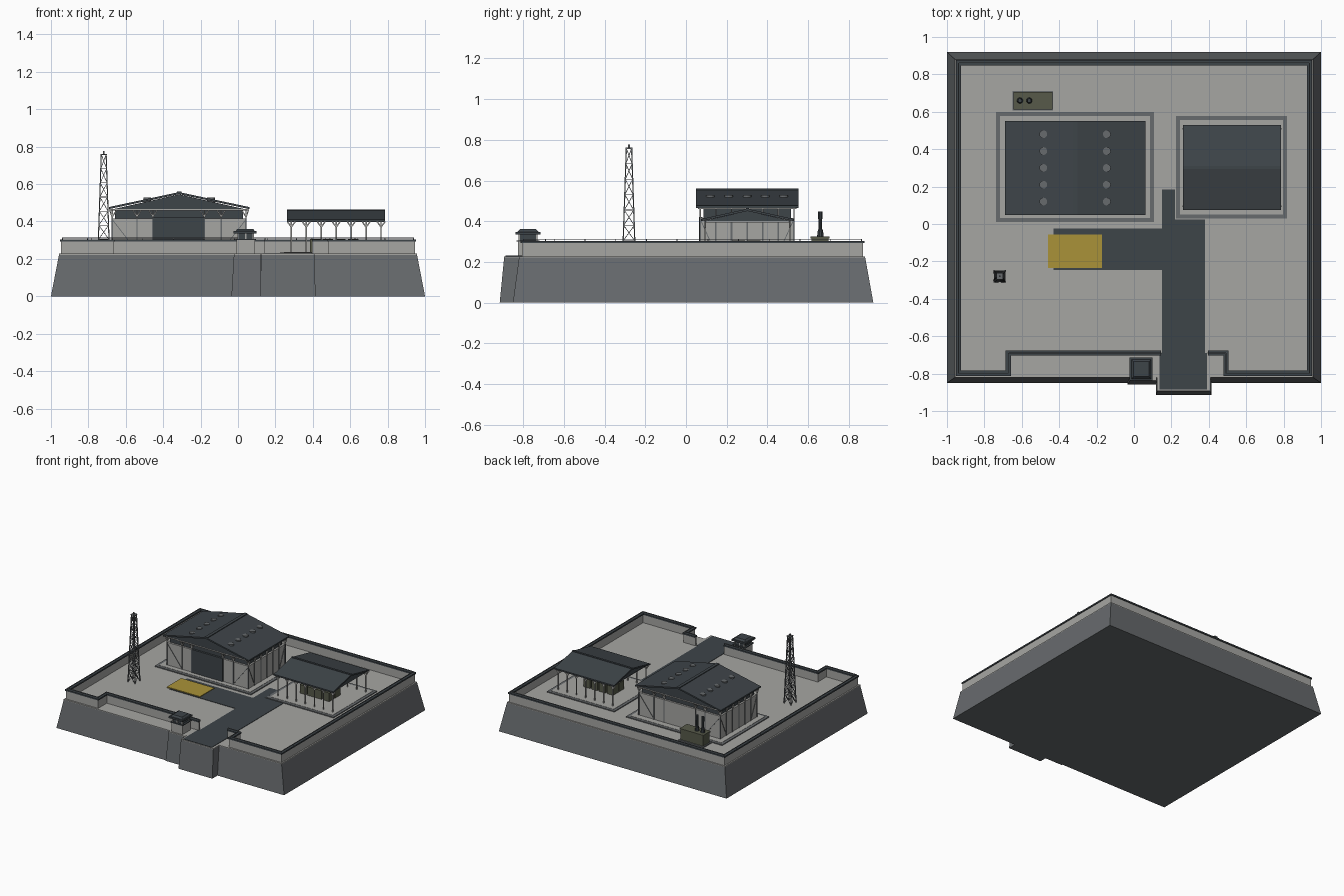
import bpy, bmesh
from mathutils import Vector

cube = bpy.data.objects.get("Cube")
if cube:
    bpy.data.objects.remove(cube, do_unlink=True)


def material(name, r, g, b):
    m = bpy.data.materials.new(name)
    m.use_nodes = True
    m.diffuse_color = (r, g, b, 1)
    m.node_tree.nodes["Principled BSDF"].inputs["Base Color"].default_value = (r, g, b, 1)
    return m


LIGHT = material("light_concrete", .38, .38, .365)
MID = material("grey_concrete", .135, .145, .153)
DARK = material("dark_steel", .048, .058, .066)
YELLOW = material("yellow_paint", .40, .29, .04)
OLIVE = material("olive_paint", .095, .102, .068)


def finish(name, mat, bm):
    bmesh.ops.recalc_face_normals(bm, faces=bm.faces)
    mesh = bpy.data.meshes.new(name)
    bm.to_mesh(mesh)
    bm.free()
    mesh.materials.append(mat)
    ob = bpy.data.objects.new(name, mesh)
    bpy.context.collection.objects.link(ob)
    return ob


def loft(bm, low, high):
    """Closed solid between two matching rings of points."""
    a = [bm.verts.new(p) for p in low]
    b = [bm.verts.new(p) for p in high]
    bm.faces.new(a)
    bm.faces.new(b)
    for i in range(len(a)):
        j = (i + 1) % len(a)
        bm.faces.new((a[i], a[j], b[j], b[i]))


def rect(x0, x1, y0, y1, z):
    return [(x0, y0, z), (x1, y0, z), (x1, y1, z), (x0, y1, z)]


def boxes(name, mat, items):
    bm = bmesh.new()
    for x0, x1, y0, y1, z0, z1 in items:
        loft(bm, rect(x0, x1, y0, y1, z0), rect(x0, x1, y0, y1, z1))
    return finish(name, mat, bm)


def frustum(name, mat, low, high):
    bm = bmesh.new()
    loft(bm, rect(*low), rect(*high))
    return finish(name, mat, bm)


def bars(name, mat, segments, r):
    """Thin square bars between pairs of points."""
    bm = bmesh.new()
    for p, q in segments:
        p, q = Vector(p), Vector(q)
        d = (q - p).normalized()
        u = d.cross(Vector((0, 0, 1)) if abs(d.z) < .95 else Vector((1, 0, 0))).normalized()
        v = d.cross(u)
        ring = [(u + v) * r, (v - u) * r, (-u - v) * r, (u - v) * r]
        loft(bm, [p + o for o in ring], [q + o for o in ring])
    return finish(name, mat, bm)


def gable(name, mat, profile, centre, a, b, along_y):
    """Extrude an (offset, z) profile along x or y."""
    bm = bmesh.new()
    ends = [[(centre + u, t, z) if along_y else (t, centre + u, z) for u, z in profile] for t in (a, b)]
    loft(bm, *ends)
    return finish(name, mat, bm)


def roof_profile(half, eave, ridge, t):
    return [(-half, eave), (0, ridge), (half, eave), (half, eave + t), (0, ridge + t), (-half, eave + t)]


def cylinders(name, mat, items, sides=16):
    bm = bmesh.new()
    for x, y, z0, z1, r0, r1 in items:
        geo = bmesh.ops.create_cone(bm, cap_ends=True, segments=sides, radius1=r0, radius2=r1, depth=z1 - z0)
        bmesh.ops.translate(bm, verts=geo["verts"], vec=(x, y, (z0 + z1) / 2))
    return finish(name, mat, bm)


# Raised base with gate and booth buttresses
G = .228
frustum("base", MID, (-1, 1, -.85, .92, 0), (-.957, .957, -.82, .88, .222))
frustum("gate_buttress", MID, (.118, .415, -.915, -.7, 0), (.124, .408, -.893, -.7, .222))
frustum("booth_buttress", MID, (-.035, .12, -.858, -.7, 0), (-.022, .12, -.838, -.7, .222))
boxes("ground_slab", LIGHT, [(-.957, .957, -.82, .88, .222, G), (.124, .408, -.893, -.81, .222, G),
                             (-.022, .12, -.838, -.81, .222, G)])

# Roadway and painted pad
boxes("roadway", DARK, [(.137, .39, -.886, -.69, G, .231), (.15, .38, -.69, .025, G, .231),
                        (.15, .22, .025, .185, G, .231), (-.43, .15, -.245, -.025, G, .231)])
boxes("landing_pad", YELLOW, [(-.46, -.17, -.235, -.055, G, .236)])

# Perimeter wall, following two paths from the back to the gate
left_path = [(0, .862), (-.938, .862), (-.938, -.798), (-.672, -.798), (-.672, -.69), (.145, -.69)]
right_path = [(0, .862), (.938, .862), (.938, -.798), (.492, -.798), (.492, -.69), (.395, -.69)]


def wall_run(w, z0, z1):
    out = []
    for path in (left_path, right_path):
        for (ax, ay), (bx, by) in zip(path, path[1:]):
            ex, ey = (w, 0) if ax == bx else (0, w)
            x0, x1, y0, y1 = min(ax, bx), max(ax, bx), min(ay, by), max(ay, by)
            # extend the runs along x to close the corners
            c0 = w if ey and x0 not in (0, .395) else 0
            c1 = w if ey and x1 not in (0, .145) else 0
            out.append((x0 - ex - c0, x1 + ex + c1, y0 - ey, y1 + ey, z0, z1))
    return out


boxes("wall", LIGHT, wall_run(.008, G, .295))
boxes("wall_cap", DARK, wall_run(.014, .293, .304))
rails = []
for path in (left_path, right_path):
    for (ax, ay), (bx, by) in zip(path, path[1:]):
        rails.append(((ax, ay, .312), (bx, by, .312)))
        n = max(1, round((abs(ax - bx) + abs(ay - by)) / .15))
        for i in range(n + 1):
            x, y = ax + (bx - ax) * i / n, ay + (by - ay) * i / n
            rails.append(((x, y, .302), (x, y, .312)))
bars("wall_rail", MID, rails, .002)

# Aprons around both buildings
APRONS = [(-.738, .107, .01, .6), (.225, .818, .03, .577)]
boxes("apron_border", MID, [(*a, G, .235) for a in APRONS])
boxes("apron_floor", LIGHT, [(a + .022, b - .022, c + .022, d - .022, G, .237) for a, b, c, d in APRONS])

# Hall
HX = -.315
X0, X1, Y0, Y1 = -.672, .042, .07, .53
boxes("hall_walls", LIGHT, [(X0, X1, Y0, Y1, .235, .416)])
boxes("hall_clerestory", DARK, [(X0 + .015, X1 - .015, Y0 + .015, Y1 - .015, .41, .468)])
gable("hall_attic", DARK, [(-.36, .464), (0, .545), (.36, .464)], HX, .06, .54, True)
gable("hall_roof", DARK, roof_profile(.376, .466, .546, .011), HX, .048, .552, True)
boxes("hall_ridge", DARK, [(HX - .012, HX + .012, .048, .552, .55, .56)])
boxes("hall_door", DARK, [(-.455, -.18, Y0 - .006, Y0 + .01, .237, .42)])
boxes("hall_eave_beams", LIGHT, [(X0 - .01, X1 + .01, y - .004, y + .004, .46, .468) for y in (.062, .538)]
      + [(x - .004, x + .004, .062, .538, .46, .468) for x in (X0 - .008, X1 + .008)])

# Hall columns, eave brackets and wall braces
columns, brackets, braces = [], [], []
for i in range(7):
    y = Y0 + (Y1 - Y0) * i / 6
    for x, s in ((X0, -1), (X1, 1)):
        columns.append(((x, y, .237), (x, y, .416)))
        brackets += [((x, y, .41), (x, y, .468)), ((x, y, .42), (x + s * .015, y, .465))]
for y, s in ((Y0, -1), (Y1, 1)):
    for x in (X0, -.54, -.455, -.18, -.09, X1):
        columns.append(((x, y, .237), (x, y, .416)))
        brackets.append(((x, y, .41), (x, y, .468)))
        for k in (-.025, .025):
            if X0 < x + k < X1:
                brackets.append(((x, y, .425), (x + k, y, .465)))
    yy = y + s * .001
    braces += [((X0, yy, .41), (-.54, yy, .24)), ((X1, yy, .41), (-.09, yy, .24))]
for x in (X0 - .001, X1 + .001):
    braces += [((x, Y0, .41), (x, Y0 + .077, .24)), ((x, Y1, .41), (x, Y1 - .077, .24))]
bars("hall_columns", MID, columns, .004)
bars("hall_brackets", LIGHT, brackets, .003)
bars("hall_braces", MID, braces, .002)

# Roof vents
cylinders("roof_vents", MID, [(x, .12 + .09 * i, .49, .528, .021, .021)
                              for x in (-.485, -.145) for i in range(5)])

# Open shelter with posts and stored crates
CY = .302
gable("shelter_roof", DARK, roof_profile(.228, .4, .45, .011), CY, .262, .785, False)
boxes("shelter_ridge", DARK, [(.262, .785, CY - .008, CY + .008, .452, .464)])
for name, x in (("shelter_gable_right", .275), ("shelter_gable_left", .768)):
    gable(name, DARK, [(-.215, .402), (0, .45), (.215, .402)], CY, x, x + .005, False)
posts = []
for i in range(7):
    x = .285 + .08 * i
    for y in (.095, .51):
        posts.append(((x, y, .236), (x, y, .405)))
        for k in (-.022, .022):
            posts.append(((x, y, .37), (x + k, y, .4)))
    posts.append(((x, .095, .398), (x, .51, .398)))
for y in (.095, .51):
    posts.append(((.27, y, .4), (.78, y, .4)))
bars("shelter_frame", LIGHT, posts, .0035)
boxes("crates", OLIVE, [(.385 + .068 * i, .44 + .068 * i, y, y + .065, .237, .305)
                        for i in range(4) for y in (.225, .3)])

# Guard booth
boxes("booth_body", LIGHT, [(-.008, .09, -.826, -.725, G, .302)])
boxes("booth_sill", DARK, [(-.014, .096, -.832, -.719, .3, .306)])
boxes("booth_window", DARK, [(0, .082, -.818, -.733, .305, .335)])
boxes("booth_mullions", LIGHT, [(x, x + .008, y, y + .008, .305, .338)
                                for x in (-.004, .037, .078) for y in (-.822, -.737)])
boxes("booth_eave", DARK, [(-.023, .1, -.837, -.715, .335, .348)])
frustum("booth_roof", DARK, (-.015, .092, -.829, -.723, .347), (-.002, .08, -.816, -.736, .361))

# Generator with exhaust stacks
boxes("generator", OLIVE, [(-.64, -.442, .617, .7, G, .318)])
boxes("generator_lid", OLIVE, [(-.645, -.437, .612, .705, .316, .325)])
boxes("generator_plinth", MID, [(-.65, -.432, .607, .71, G, .236)])
cylinders("exhaust_stacks", DARK, [s for x in (-.61, -.56) for s in (
    (x, .66, .32, .36, .017, .012), (x, .66, .355, .42, .009, .009), (x, .66, .41, .448, .011, .011))], 10)

# Lattice mast
TX, TY, LEVELS = -.718, -.28, 7


def mast_ring(i):
    w = .031 - .018 * i / LEVELS
    return rect(TX - w, TX + w, TY - w, TY + w, G + .53 * i / LEVELS)


lattice = []
for i in range(LEVELS):
    lo, hi = mast_ring(i), mast_ring(i + 1)
    for k in range(4):
        n = (k + 1) % 4
        lattice += [(lo[k], hi[n]), (lo[n], hi[k]), (hi[k], hi[n])]
bars("mast_lattice", MID, lattice, .0015)
bars("mast_legs", MID, list(zip(mast_ring(0), mast_ring(LEVELS))), .003)
boxes("mast_platform", MID, [(TX - .018, TX + .018, TY - .018, TY + .018, .755, .761)])
bars("mast_tip", MID, [((TX, TY, .76), (TX, TY, .777))], .004)
